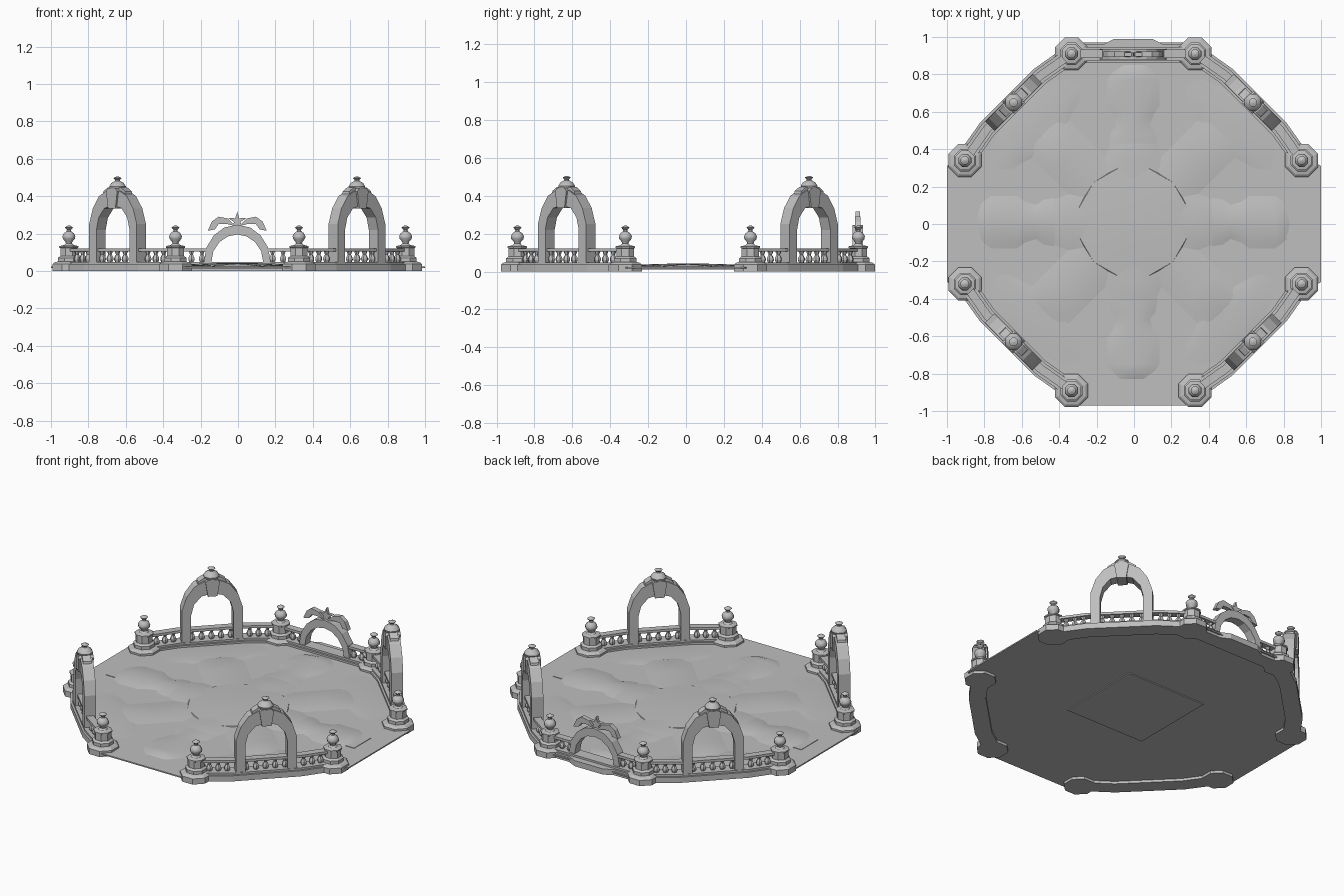
import bpy, bmesh, math
from mathutils import Matrix, Vector

cube = bpy.data.objects.get("Cube")
if cube:
    bpy.data.objects.remove(cube, do_unlink=True)

stone = bpy.data.materials.new("grey_stone")
stone.use_nodes = True
GREY = (0.52, 0.52, 0.52, 1)
stone.diffuse_color = GREY
stone.node_tree.nodes["Principled BSDF"].inputs["Base Color"].default_value = GREY

CENTRE = Matrix.Translation((-0.004, 0.01, 0))
UPRIGHT = Matrix.Rotation(math.pi / 2, 4, "X")
FLOOR = 0.024


def turn(degrees):
    return CENTRE @ Matrix.Rotation(math.radians(degrees), 4, "Z")


def finish(name, bm, frame, smooth=False):
    bmesh.ops.recalc_face_normals(bm, faces=bm.faces)
    mesh = bpy.data.meshes.new(name)
    bm.to_mesh(mesh)
    bm.free()
    mesh.transform(frame)
    mesh.materials.append(stone)
    obj = bpy.data.objects.new(name, mesh)
    bpy.context.collection.objects.link(obj)
    if smooth:
        bpy.ops.object.select_all(action="DESELECT")
        obj.select_set(True)
        bpy.context.view_layer.objects.active = obj
        bpy.ops.object.shade_smooth_by_angle(angle=math.radians(40))
    return obj


def prism(name, outline, low, high, frame):
    """Extrude a flat outline along local z."""
    bm = bmesh.new()
    face = bm.faces.new([bm.verts.new((x, y, low)) for x, y in outline])
    moved = bmesh.ops.extrude_face_region(bm, geom=[face])["geom"]
    for v in moved:
        if isinstance(v, bmesh.types.BMVert):
            v.co.z = high
    bmesh.ops.triangulate(bm, faces=[f for f in bm.faces if len(f.verts) > 4])
    return finish(name, bm, frame)


def upright(name, outline, depth, v, frame):
    """Extrude an (x, height) outline front to back, centred on local y = v."""
    place = frame @ Matrix.Translation((0, v, 0)) @ UPRIGHT
    return prism(name, outline, -depth / 2, depth / 2, place)


def lathe(name, profile, x, y, frame, sides=8, smooth=False):
    bm = bmesh.new()
    rings = []
    for r, z in profile:
        angles = [(i + 0.5) * math.tau / sides for i in range(sides)]
        rings.append([bm.verts.new((x + r * math.cos(a), y + r * math.sin(a), z)) for a in angles])
    for a, b in zip(rings, rings[1:]):
        for i in range(sides):
            j = (i + 1) % sides
            bm.faces.new((a[i], a[j], b[j], b[i]))
    bm.faces.new(rings[0])
    bm.faces.new(rings[-1])
    return finish(name, bm, frame, smooth)


def wall_strip(name, path, width, low, high, frame):
    """Thick band following a path in plan."""
    pts = [Vector(p) for p in path]
    left, right = [], []
    for i, p in enumerate(pts):
        d = (pts[min(i + 1, len(pts) - 1)] - pts[max(i - 1, 0)]).normalized()
        n = Vector((-d.y, d.x)) * width / 2
        left.append(p + n)
        right.append(p - n)
    return prism(name, left + right[::-1], low, high, frame)


def mirrored(half):
    return half + [(-x, z) for x, z in reversed(half) if x > 0]


def arch(name, outer, inner, depth, v, frame):
    ring = mirrored(outer) + mirrored(inner)[::-1]
    return upright(name, ring, depth, v, frame)


def balusters(path, gap, blocked, frame):
    shape = [(0.012, 0.045), (0.019, 0.06), (0.018, 0.072), (0.009, 0.088), (0.016, 0.106)]
    for a, b in zip(path, path[1:]):
        a, b = Vector(a), Vector(b)
        count = max(1, round((b - a).length / gap))
        for i in range(count):
            p = a.lerp(b, (i + 0.5) / count)
            if not blocked(abs(p.x)):
                lathe("baluster", shape, p.x, p.y, frame, 6)


def relief(name, rows, height, frame):
    """Low rounded mound given as (distance from centre, half width) rows."""
    bm = bmesh.new()
    steps = [-1, -0.75, -0.4, 0, 0.4, 0.75, 1]
    grid = []
    for k, (r, w) in enumerate(rows):
        h = height * (0 if k == len(rows) - 1 else 1)
        grid.append([bm.verts.new((t * w, r, FLOOR + h * (1 - t * t))) for t in steps])
    for a, b in zip(grid, grid[1:]):
        for i in range(len(steps) - 1):
            bm.faces.new((a[i], a[i + 1], b[i + 1], b[i]))
    return finish(name, bm, frame, True)


# Thin octagonal floor with a shallow square tray beneath
quarter = [(1.0, 0.31), (0.9, 0.37), (0.66, 0.66), (0.36, 0.9), (0.31, 0.97)]
plan = quarter + [(-x, y) for x, y in quarter[::-1]]
plan += [(-x, -y) for x, y in plan]
prism("floor", plan, 0.016, FLOOR, Matrix.Identity(4))
prism("floor_tray", [(-0.28, -0.28), (0.28, -0.28), (0.28, 0.28), (-0.28, 0.28)],
      0.01, 0.017, CENTRE)

# Low floor reliefs: centre dome, four knobbed arms, four diagonal petals
lathe("centre_dome", [(0.31, FLOOR), (0.3, 0.034), (0.2, 0.039), (0.08, 0.042), (0.01, 0.043)],
      0, 0, CENTRE, 12, True)
for k in range(4):
    relief("cross_arm", [(0.1, 0.2), (0.2, 0.2), (0.32, 0.16), (0.45, 0.11), (0.51, 0.1)],
           0.013, turn(90 * k))
    relief("arm_knob", [(0.42, 0.13), (0.48, 0.12), (0.52, 0.09), (0.58, 0.11), (0.62, 0.14),
                        (0.76, 0.14), (0.8, 0.11), (0.84, 0.07)], 0.015, turn(90 * k))
    relief("diagonal_petal", [(0.15, 0.14), (0.5, 0.14), (0.66, 0.14), (0.69, 0.13)],
           0.01, turn(90 * k + 45))
    relief("corner_mound", [(0.6, 0.05), (0.66, 0.26), (0.72, 0.32), (0.8, 0.28), (0.86, 0.18)],
           0.006, turn(90 * k + 45))
for side in (90, -90):
    prism("end_tab", [(-0.085, 0.75), (0.085, 0.75), (0.085, 0.88), (-0.085, 0.88)],
          FLOOR, 0.027, turn(side))

# Curved corner walls, each with an arch, two posts and a balustrade
PILLAR = [(0.095, 0), (0.095, 0.036), (0.082, 0.046), (0.064, 0.05), (0.064, 0.07),
          (0.05, 0.08), (0.05, 0.122), (0.056, 0.125), (0.056, 0.133), (0.03, 0.138)]
URN = [(0.03, 0.136), (0.018, 0.148), (0.02, 0.156), (0.035, 0.172), (0.037, 0.186),
       (0.028, 0.202), (0.013, 0.212), (0.012, 0.22), (0.024, 0.232), (0.006, 0.243)]
FINIAL = [(0.03, 0.41), (0.026, 0.422), (0.045, 0.438), (0.048, 0.452), (0.036, 0.47),
          (0.015, 0.481), (0.013, 0.486), (0.024, 0.497), (0.005, 0.505)]
OUTER = [(0.18, 0.04), (0.18, 0.25), (0.152, 0.335), (0.105, 0.4), (0.05, 0.428)]
INNER = [(0.125, 0.04), (0.125, 0.22), (0.108, 0.285), (0.065, 0.335), (0, 0.35)]
CURVE = [(-0.403, 0.87), (-0.2, 0.905), (0.2, 0.905), (0.403, 0.87)]
for angle in (45, 135, -45, -135):
    frame = turn(angle)
    wall_strip("wall_base", CURVE, 0.1, 0, 0.036, frame)
    wall_strip("wall_step", CURVE, 0.075, 0.036, 0.048, frame)
    wall_strip("handrail", CURVE, 0.045, 0.105, 0.121, frame)
    balusters(CURVE, 0.058, lambda u: 0.115 < u < 0.19 or u > 0.36, frame)
    arch("corner_arch", OUTER, INNER, 0.07, 0.905, frame)
    upright("keystone", mirrored([(0.028, 0.335), (0.042, 0.425), (0.03, 0.44)]), 0.09, 0.905, frame)
    upright("arch_crest", mirrored([(0.09, 0.385), (0.082, 0.425), (0.05, 0.446)]), 0.05, 0.905, frame)
    lathe("arch_finial", FINIAL, 0, 0.905, frame, 8, True)
    for u in (-0.403, 0.403):
        lathe("post", PILLAR, u, 0.87, frame)
        lathe("post_urn", URN, u, 0.87, frame, 8, True)

# Back wall with its bowed base
back = turn(0)
LINE = [(-0.33, 0.9), (0.33, 0.9)]
bowed = mirrored([(0.33, 0.85), (0.33, 0.95), (0.16, 0.95), (0.1, 0.98)])
prism("back_base", bowed, 0, 0.036, back)
wall_strip("back_step", LINE, 0.075, 0.036, 0.048, back)
for s in (-1, 1):
    side = [(s * 0.16, 0.9), (s * 0.33, 0.9)]
    wall_strip("back_handrail", side, 0.045, 0.105, 0.121, back)
    balusters(side, 0.05, lambda u: u < 0.18 or u > 0.29, back)

# Low back arch crowned with two scrolls and a star
arch("back_arch",
     [(0.18, 0.04), (0.165, 0.125), (0.125, 0.19), (0.07, 0.232), (0, 0.247)],
     [(0.14, 0.04), (0.128, 0.105), (0.095, 0.155), (0.05, 0.185), (0, 0.195)], 0.055, 0.897, back)
for s in (-1, 1):
    scroll = [(0.01, 0.24), (0.05, 0.28), (0.1, 0.29), (0.135, 0.265), (0.158, 0.215),
              (0.12, 0.222), (0.1, 0.25), (0.06, 0.252)]
    upright("scroll", [(s * x, z) for x, z in scroll], 0.03, 0.897, back)
star = []
for i in range(10):
    r = 0.018 if i % 2 else 0.05
    a = math.pi / 2 + i * math.pi / 5
    star.append((r * math.cos(a), 0.267 + r * math.sin(a)))
upright("star", star, 0.022, 0.897, back)
